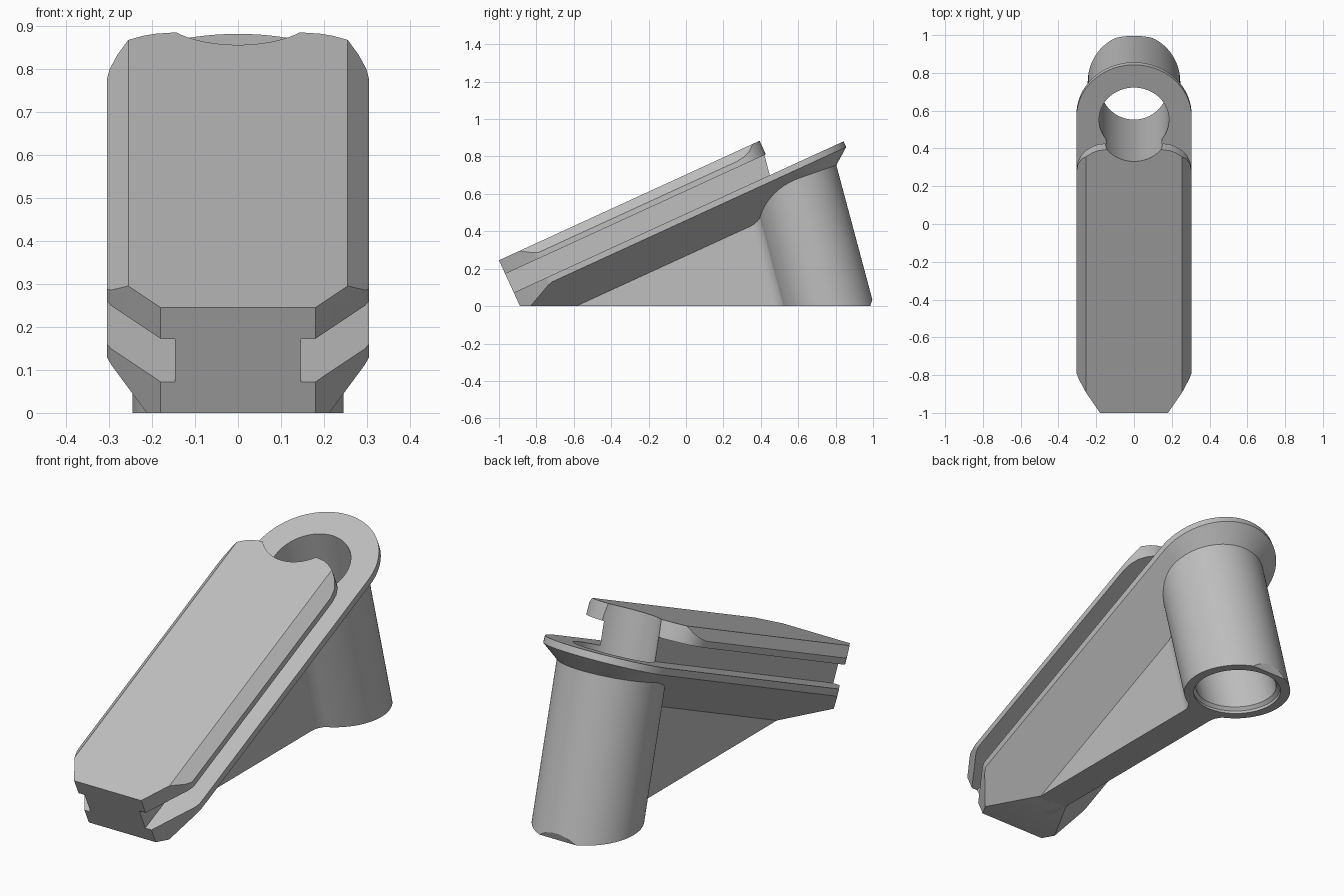
import bpy, bmesh
from math import atan, sin, cos, pi, radians
from mathutils import Matrix, Vector

old = bpy.data.objects.get("Cube")
if old:
    bpy.data.objects.remove(old, do_unlink=True)

grey = bpy.data.materials.new("plain_grey")
grey.use_nodes = True
COLOR = (0.52, 0.52, 0.52, 1)
grey.diffuse_color = COLOR
grey.node_tree.nodes["Principled BSDF"].inputs["Base Color"].default_value = COLOR

# Sloped frame: local y runs up the bar, local z is its normal
SLOPE = atan(0.4585)
FRAME = Matrix.Translation((0, -1, 0.245)) @ Matrix.Rotation(SLOPE, 4, 'X')
LEAN = 0.268          # backward lean of the socket per unit height
HALF = 0.305          # half width of the bar


def loft(rings):
    """Closed solid through matching rings of points."""
    bm = bmesh.new()
    loops = [[bm.verts.new(p) for p in ring] for ring in rings]
    n = len(loops[0])
    for a, b in zip(loops, loops[1:]):
        for i in range(n):
            j = (i + 1) % n
            bm.faces.new((a[i], a[j], b[j], b[i]))
    bm.faces.new(loops[0][::-1])
    bm.faces.new(loops[-1])
    bmesh.ops.recalc_face_normals(bm, faces=bm.faces)
    return bm


def cut(bm, point, normal):
    """Remove what lies beyond a plane and cap the opening."""
    geom = bm.verts[:] + bm.edges[:] + bm.faces[:]
    res = bmesh.ops.bisect_plane(bm, geom=geom, dist=1e-6, plane_co=point,
                                 plane_no=normal, clear_outer=True)
    edges = [e for e in res["geom_cut"]
             if isinstance(e, bmesh.types.BMEdge) and e.is_boundary]
    if edges:
        bmesh.ops.holes_fill(bm, edges=edges)


def nose_taper(bm):
    """Square front end with two-step tapered sides, in the sloped frame."""
    cut(bm, (0, 0, 0), (0, -1, 0))
    for s in (-1, 1):
        cut(bm, (s * 0.18, 0, 0), (s * 0.12, -0.075, 0))
        cut(bm, (s * HALF, 0.21, 0), (s * 0.055, -0.022, 0))


def finish(name, bm, bore=None):
    bmesh.ops.recalc_face_normals(bm, faces=bm.faces)
    me = bpy.data.meshes.new(name)
    bm.to_mesh(me)
    bm.free()
    ob = bpy.data.objects.new(name, me)
    bpy.context.collection.objects.link(ob)
    me.materials.append(grey)
    if bore:
        bpy.ops.object.select_all(action='DESELECT')
        ob.select_set(True)
        bpy.context.view_layer.objects.active = ob
        mod = ob.modifiers.new("bore", 'BOOLEAN')
        mod.operation, mod.solver, mod.object = 'DIFFERENCE', 'EXACT', bore
        bpy.ops.object.modifier_apply(modifier=mod.name)
        bpy.ops.object.shade_smooth_by_angle(angle=radians(25))
    return ob


def to_world(bm):
    bm.transform(FRAME)
    cut(bm, (0, 0, 0), (0, 0, -1))


def under_bar(bm, depth):
    """Trim a world-space solid below a plane parallel to the bar."""
    normal = FRAME.to_3x3() @ Vector((0, 0, 1))
    cut(bm, FRAME @ Vector((0, 0, depth)), normal)


def leaning_ring(z, r, n=96):
    stretch = (1 + LEAN ** 2) ** 0.5
    return [(r * cos(2 * pi * i / n),
             0.752 - LEAN * z + r * stretch * sin(2 * pi * i / n), z) for i in range(n)]


# Cutter for the leaning through hole, slightly flared at the foot
bore = finish("bore_cutter", loft([leaning_ring(z, r) for z, r in
              ((-0.05, 0.2), (0.015, 0.2), (0.03, 0.185), (1.2, 0.185))]))
bore.hide_render = True

# Top plate with rounded far corners and chamfered long edges
side = [(HALF, -0.1), (HALF, 1.38), (0.298, 1.425), (0.28, 1.465), (0.255, 1.492),
        (0.22, 1.515), (0.19, 1.527), (0.15, 1.533)]
outline = side + [(-x, u) for x, u in reversed(side)]
bm = loft([[(x, u, v) for x, u in outline] for v in (-0.08, 0)])
nose_taper(bm)
for s in (-1, 1):
    cut(bm, (s * 0.255, 0, 0), (s, 0, 1))
to_world(bm)
finish("top_plate", bm, bore)

# Narrow core between plate and flange
bm = loft([[(x, u, v) for x, u in ((0.147, 0), (0.147, 1.53), (-0.147, 1.53), (-0.147, 0))]
           for v in (-0.2, -0.07)])
to_world(bm)
finish("core_rail", bm, bore)


# Flange with a round far end and sloping underside
def stadium(r, v, n=48):
    arc = [(r * cos(pi * i / n), 1.635 + r * sin(pi * i / n), v) for i in range(n + 1)]
    return [(r, -0.1, v)] + arc + [(-r, -0.1, v)]


bm = loft([stadium(0.077, -0.395), stadium(HALF, -0.223), stadium(HALF, -0.19)])
nose_taper(bm)
to_world(bm)
finish("lower_flange", bm, bore)

# Leaning tubular socket, its heel trimmed at the back
bm = loft([leaning_ring(0, 0.245), leaning_ring(1.0, 0.245)])
under_bar(bm, -0.21)
cut(bm, (0, 0.985, 0), (0, 0.95, -0.3))
finish("socket_tube", bm, bore)

# Web under the bar, filleted into the socket
side = [(0.077, -0.7)]
for i in range(9):
    a = radians(180 - 59 * i / 8)
    side.append((0.177 + 0.1 * cos(a), 0.455 + 0.1 * sin(a)))
side.append((0.1, 0.6))
outline = side + [(-x, y) for x, y in reversed(side)]
bm = loft([[(x, y - LEAN * z, z) for x, y in outline] for z in (0, 0.8)])
under_bar(bm, -0.33)
finish("support_web", bm, bore)
